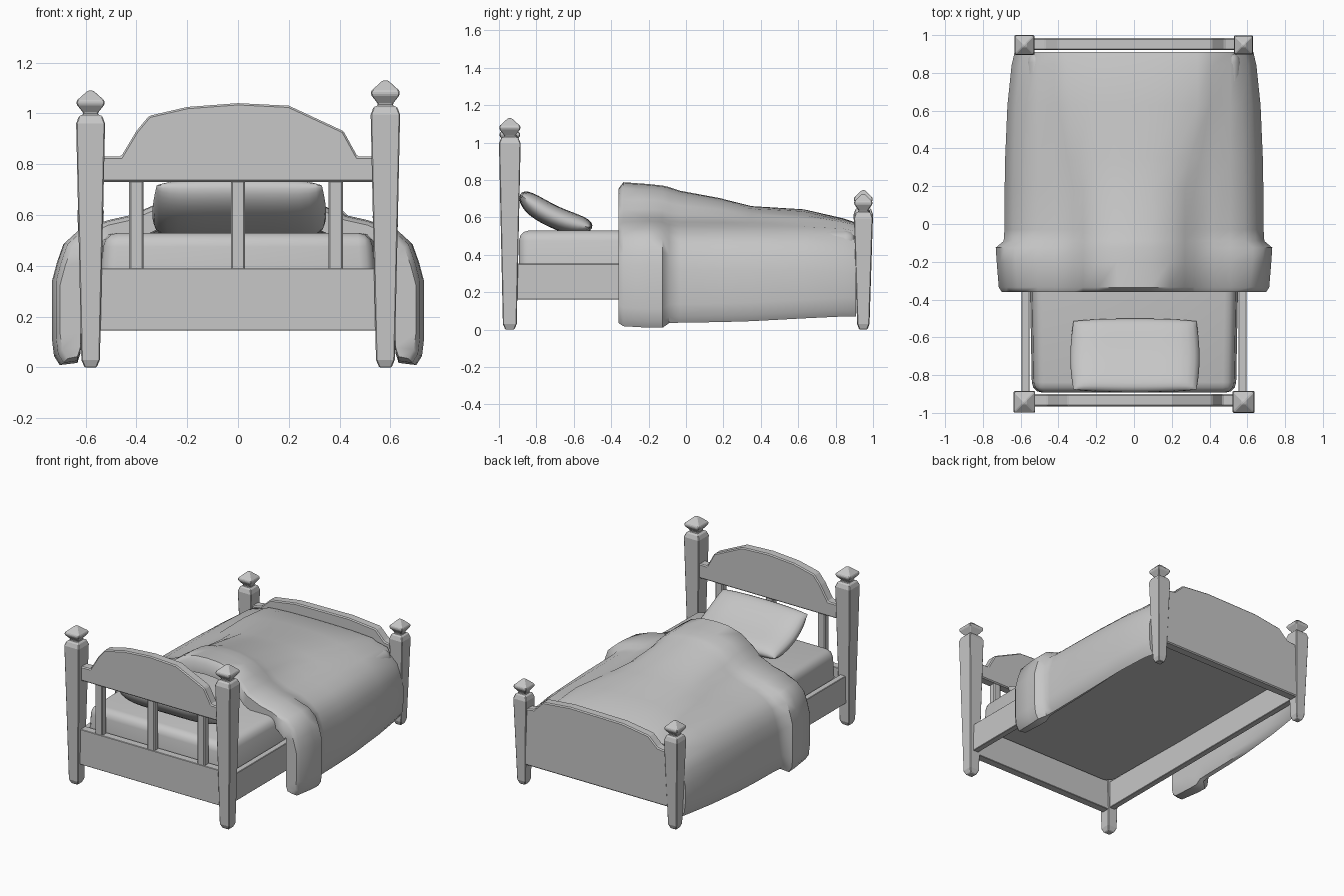
import bpy, bmesh
from math import radians, sin, pi
from mathutils import Matrix

cube = bpy.data.objects.get("Cube")
if cube:
    bpy.data.objects.remove(cube, do_unlink=True)

GREY = (0.57, 0.57, 0.57, 1)
grey = bpy.data.materials.new("plain grey")
grey.use_nodes = True
grey.diffuse_color = GREY
grey.node_tree.nodes["Principled BSDF"].inputs["Base Color"].default_value = GREY


def finish(name, bm, bevel=0, smooth=False):
    mesh = bpy.data.meshes.new(name)
    bm.to_mesh(mesh)
    bm.free()
    mesh.materials.append(grey)
    ob = bpy.data.objects.new(name, mesh)
    bpy.context.collection.objects.link(ob)
    if bevel:
        mod = ob.modifiers.new("bevel", "BEVEL")
        mod.width = bevel
        mod.segments = 1
        mod.limit_method = "ANGLE"
    if smooth:
        bpy.ops.object.select_all(action="DESELECT")
        ob.select_set(True)
        bpy.context.view_layer.objects.active = ob
        bpy.ops.object.shade_smooth_by_angle(angle=radians(50))


def box(name, x, y, z, bevel=0.006):
    """Box from (low, high) pairs."""
    bm = bmesh.new()
    bmesh.ops.create_cube(bm, size=1)
    for v in bm.verts:
        v.co = [lo + (c + 0.5) * (hi - lo) for c, (lo, hi) in zip(v.co, (x, y, z))]
    finish(name, bm, bevel)


def board(name, outline, y0, y1):
    """Upright board cut to an (x, z) outline."""
    bm = bmesh.new()
    face = bm.faces.new([bm.verts.new((x, y0, z)) for x, z in outline])
    moved = bmesh.ops.extrude_face_region(bm, geom=[face])["geom"]
    for v in moved:
        if isinstance(v, bmesh.types.BMVert):
            v.co.y = y1
    bmesh.ops.recalc_face_normals(bm, faces=bm.faces)
    finish(name, bm, 0.007)


def add_sheet(bm, rows, closed=False):
    """Skin rows of points; closed joins the end of each row to its start."""
    grid = [[bm.verts.new(p) for p in row] for row in rows]
    count = len(grid[0])
    for a, b in zip(grid, grid[1:]):
        for i in range(count if closed else count - 1):
            j = (i + 1) % count
            bm.faces.new((a[i], a[j], b[j], b[i]))
    return grid


def post(name, x, y, half, shaft, top):
    """Tapered square post with a blunt pointed finial."""
    cap = top - shaft
    rings = [(0.42, 0), (0.64, 0.03), (1, shaft - 0.03), (0.8, shaft),
             (0.5, shaft + 0.05 * cap), (0.55, shaft + 0.15 * cap), (0.97, shaft + 0.45 * cap),
             (0.97, shaft + 0.6 * cap), (0.25, top - 0.004), (0.1, top)]
    rows = [[(x + sx * half * k, y + sy * half * k, z)
             for sx, sy in ((-1, -1), (1, -1), (1, 1), (-1, 1))] for k, z in rings]
    bm = bmesh.new()
    loops = add_sheet(bm, rows, closed=True)
    bm.faces.new(loops[0][::-1])
    bm.faces.new(loops[-1])
    finish(name, bm, 0.01)


# Posts
post("head_post_right", -0.58, -0.942, 0.057, 0.99, 1.09)
post("head_post_left", 0.58, -0.942, 0.058, 1.025, 1.13)
post("foot_post_right", -0.58, 0.948, 0.052, 0.645, 0.745)
post("foot_post_left", 0.58, 0.948, 0.05, 0.625, 0.725)

# Headboard
board("headboard_arch", [(-0.54, 0.73), (0.54, 0.73), (0.54, 0.83), (0.47, 0.83),
                         (0.415, 0.93), (0.2, 1.03), (0, 1.04), (-0.2, 1.025),
                         (-0.35, 0.99), (-0.4, 0.93), (-0.46, 0.83), (-0.54, 0.83)],
      -0.965, -0.9)
for n, x in enumerate((-0.4, 0, 0.385)):
    box(f"headboard_slat_{n + 1}", (x - 0.028, x + 0.028), (-0.958, -0.91), (0.38, 0.74))
box("head_panel", (-0.55, 0.55), (-0.96, -0.905), (0.145, 0.39), 0.003)

# Footboard
board("footboard", [(-0.55, 0.15), (0.55, 0.15), (0.55, 0.54), (0.48, 0.55), (0.41, 0.62),
                    (0.2, 0.64), (-0.2, 0.635), (-0.4, 0.605), (-0.47, 0.54), (-0.55, 0.53)],
      0.92, 0.985)

# Side rails
for side, s in (("right", -1), ("left", 1)):
    box(f"side_rail_{side}", sorted((s * 0.553, s * 0.595)), (-0.91, 0.92), (0.16, 0.352), 0.003)

# Mattress, narrower at the head and along its top
bm = bmesh.new()
bmesh.ops.create_cube(bm, size=1)
for v in bm.verts:
    head, low = v.co.y < 0, v.co.z < 0
    v.co.x *= (1.08 if head else 1.15) - (0 if low else 0.03)
    v.co.y = -0.893 if head else 0.91
    v.co.z = 0.34 if low else 0.53
upper = [e for e in bm.edges if any(v.co.z > 0.5 for v in e.verts)]
bmesh.ops.bevel(bm, geom=upper, offset=0.055, segments=3, profile=0.5, affect="EDGES")
finish("mattress", bm, smooth=True)

# Pillow: two puffed sheets joined at the seam, sagging against the headboard
N = 16
steps = [sin(pi / 2 * (2 * i / N - 1)) for i in range(N + 1)]
bm = bmesh.new()
for sign in (1, -1):
    rows = [[(u * (0.325 + 0.017 * (1 - v * v)), v * (0.2 + 0.012 * (1 - u * u)),
              0.03 * v * v - 0.012 + sign * 0.06 * ((1 - u ** 6) * (1 - v ** 4)) ** 0.5)
             for u in steps[::sign]] for v in steps]
    add_sheet(bm, rows)
bmesh.ops.remove_doubles(bm, verts=bm.verts, dist=0.0005)
bmesh.ops.transform(bm, verts=bm.verts, matrix=Matrix.Translation((0.005, -0.703, 0.615))
                    @ Matrix.Rotation(radians(-25), 4, "X"))
finish("pillow", bm, smooth=True)

# Blanket stations: y, half width, crest, shoulder, hem, spread of the raised middle
stations = [(-0.36, 0.7, 0.755, 0.59, 0.035, 1), (-0.335, 0.716, 0.788, 0.605, 0.018, 1),
            (-0.2, 0.727, 0.778, 0.61, 0.01, 1), (-0.125, 0.732, 0.77, 0.605, 0.01, 1),
            (-0.09, 0.69, 0.762, 0.59, 0.035, 1), (-0.03, 0.686, 0.742, 0.585, 0.037, 1),
            (0.18, 0.685, 0.703, 0.583, 0.04, 1), (0.35, 0.682, 0.66, 0.582, 0.045, 1.1),
            (0.63, 0.67, 0.643, 0.58, 0.06, 1.25), (0.84, 0.648, 0.595, 0.57, 0.07, 1.25),
            (0.91, 0.632, 0.572, 0.555, 0.07, 1.25)]


def section(y, w, crest, shoulder, hem, spread):
    """Closed ring: over the outside, back along the lining."""
    rise = crest - shoulder
    outer = [(0, crest), (0.09, crest - 0.03 * rise), (0.19, crest - 0.18 * rise),
             (0.27, shoulder + 0.5 * rise), (0.32, shoulder + 0.2 * rise)]
    outer = [(x * spread, z) for x, z in outer]
    outer += [(0.42, shoulder - 0.01), (0.51, shoulder - 0.03), (w - 0.1, shoulder - 0.07),
              (w - 0.045, shoulder - 0.12), (w - 0.02, shoulder - 0.19), (w, shoulder - 0.265),
              (w, hem + 0.1), (w - 0.008, hem + 0.035), (w - 0.03, hem)]
    limit = min(0.62, w - 0.045)
    lining = [(min(0.92 * x, limit), z - 0.07 if z > shoulder - 0.15 else z + 0.01)
              for x, z in outer]
    lining[-1] = (limit + 0.012, hem + 0.008)
    ring = [(-x, z) for x, z in outer[:0:-1]] + outer
    ring += lining[::-1] + [(-x, z) for x, z in lining[1:]]
    return [(x, y, z) for x, z in ring]


bm = bmesh.new()
loops = add_sheet(bm, [section(*s) for s in stations], closed=True)
for loop in (loops[0], loops[-1]):
    for i in range(len(loop) // 2 - 1):
        bm.faces.new((loop[i], loop[i + 1], loop[-2 - i], loop[-1 - i]))
bmesh.ops.recalc_face_normals(bm, faces=bm.faces)
finish("blanket", bm, smooth=True)
